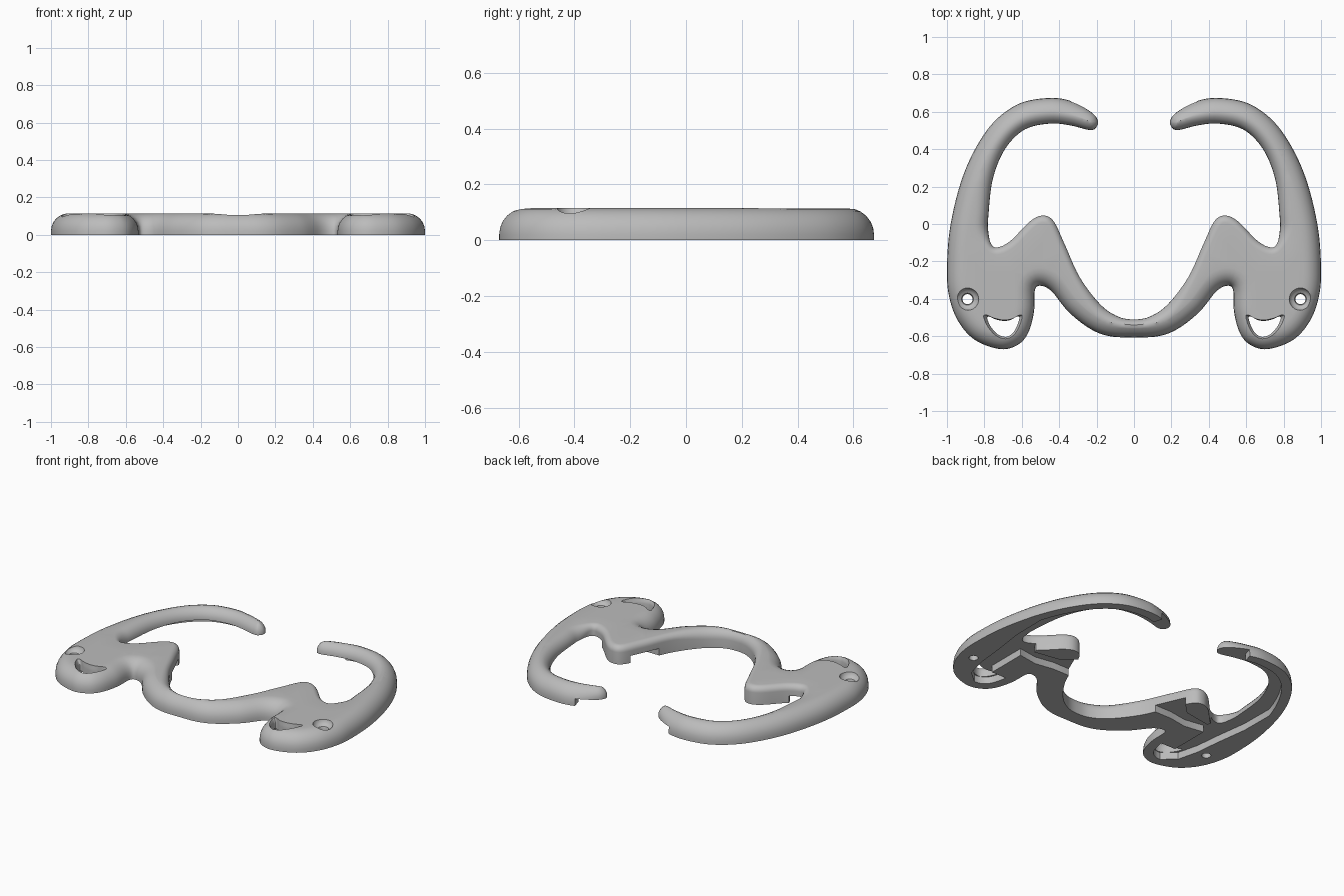
import bpy, bmesh, math
from mathutils import Vector, kdtree, geometry

cube = bpy.data.objects.get("Cube")
if cube:
    bpy.data.objects.remove(cube)

HEIGHT = 0.115
STEPS = 6

grey = bpy.data.materials.new("plain_grey")
grey.use_nodes = True
grey.diffuse_color = (0.5, 0.5, 0.5, 1)
grey.node_tree.nodes["Principled BSDF"].inputs["Base Color"].default_value = (0.5, 0.5, 0.5, 1)


def make_object(name, bm):
    bmesh.ops.recalc_face_normals(bm, faces=bm.faces)
    mesh = bpy.data.meshes.new(name)
    bm.to_mesh(mesh)
    bm.free()
    mesh.materials.append(grey)
    obj = bpy.data.objects.new(name, mesh)
    bpy.context.collection.objects.link(obj)
    return obj


def smooth_loop(points, steps):
    """Closed Catmull-Rom loop."""
    out, n = [], len(points)
    for i in range(n):
        a, b, c, d = (points[(i + k) % n] for k in (-1, 0, 1, 2))
        for s in range(steps):
            t = s / steps
            out.append(0.5 * (2 * b + (c - a) * t + (2 * a - 5 * b + 4 * c - d) * t * t
                              + (3 * b - a - 3 * c + d) * t ** 3))
    return out


# Outline of the left half: outer edge, arm tip, inner arm edge, hump and bridge
outer = [(0, -.606), (.13, -.6), (.235, -.56), (.35, -.47), (.44, -.36), (.5, -.33),
         (.53, -.355), (.535, -.47), (.565, -.58), (.62, -.645), (.715, -.669), (.85, -.62),
         (.94, -.52), (.988, -.39), (1, -.25), (.985, -.03), (.93, .21), (.85, .4),
         (.745, .55), (.61, .645), (.45, .674), (.33, .655)]
tip = [(.225, .595), (.193, .55), (.205, .513), (.24, .503)]
inner_arm = [(.34, .527), (.45, .537), (.585, .505), (.69, .4), (.755, .24), (.778, .05),
             (.78, -.03)]
hump = [(.765, -.105), (.73, -.125), (.66, -.09), (.555, .015), (.487, .045), (.43, .015),
        (.37, -.11), (.29, -.285)]
bridge = [(.18, -.43), (.085, -.495), (0, -.51)]

# The third coordinate carries the edge rounding radius
half = [Vector((x, y, r)) for pts, r in ((outer, .095), (tip, .065), (inner_arm, .068),
                                         (hump, .038), (bridge, .058)) for x, y in pts]
mirrored = [Vector((-p.x, p.y, p.z)) for p in reversed(half[1:-1])]
rim = smooth_loop(half + mirrored, STEPS)
count = len(rim)


def inward(i):
    t = rim[(i + 1) % count] - rim[i - 1]
    return Vector((-t.y, t.x, 0)).normalized()


tree = kdtree.KDTree(count)
for i, p in enumerate(rim):
    tree.insert((p.x, p.y, 0), i)
tree.balance()


def distance(x, y):
    return tree.find((x, y, 0))[2]


def surface_height(x, y):
    """Rounded edge profile, taking the lowest of all nearby edges."""
    z = HEIGHT
    for _, i, d in tree.find_range((x, y, 0), .11):
        r = rim[i].z
        if d < r:
            z = min(z, HEIGHT - r + math.sqrt(max(0, r * r - (r - d) ** 2)))
    return z


def inside(x, y):
    hit = False
    for a, b in zip(rim, rim[1:] + rim[:1]):
        if (a.y > y) != (b.y > y) and x < a.x + (y - a.y) / (b.y - a.y) * (b.x - a.x):
            hit = not hit
    return hit


# Plan points: the rim, offset rings that stop at the ridge line, then a loose grid
plan = [Vector((p.x, p.y)) for p in rim]
for i, p in enumerate(rim):
    normal = inward(i)

    def free(d):
        return distance(p.x + normal.x * d, p.y + normal.y * d) > d * 0.985

    for ring in range(1, 7):
        d = p.z * (1 - math.cos(math.radians(15 * ring)))
        blocked = not free(d)
        if blocked:
            low, high = 0, d
            for _ in range(12):
                mid = (low + high) / 2
                low, high = (mid, high) if free(mid) else (low, mid)
            d = low
        if d > .001:
            plan.append(Vector((p.x + normal.x * d, p.y + normal.y * d)))
        if blocked:
            break
for gx in range(-20, 21):
    for gy in range(-14, 15):
        x, y = gx * .05, gy * .05
        if distance(x, y) > .11 and inside(x, y):
            plan.append(Vector((x, y)))

verts, _, faces, *_ = geometry.delaunay_2d_cdt(plan, [], [list(range(count))], 1, 1e-4)

# Body: rounded top sheet, side wall and flat base
bm = bmesh.new()
bverts = [bm.verts.new((v.x, v.y, surface_height(v.x, v.y))) for v in verts]
for f in faces:
    bm.faces.new([bverts[i] for i in f])
bmesh.ops.delete(bm, geom=[v for v in bm.verts if not v.link_faces], context='VERTS')
border = [e for e in bm.edges if len(e.link_faces) == 1]
ext = bmesh.ops.extrude_edge_only(bm, edges=border)["geom"]
for v in ext:
    if isinstance(v, bmesh.types.BMVert):
        v.co.z = 0
base_edges = [e for e in ext if isinstance(e, bmesh.types.BMEdge) and len(e.link_faces) == 1]
bmesh.ops.contextual_create(bm, geom=base_edges)
body = make_object("frame_body", bm)


def loft(name, levels):
    """Closed solid through matching loops of (x, y, z) points."""
    bm = bmesh.new()
    loops = [[bm.verts.new(p) for p in level] for level in levels]
    n = len(loops[0])
    for low, high in zip(loops, loops[1:]):
        for i in range(n):
            j = (i + 1) % n
            bm.faces.new((low[i], low[j], high[j], high[i]))
    bm.faces.new(loops[0][::-1])
    bm.faces.new(loops[-1])
    return make_object(name, bm)


def carve(name, levels):
    """Cut the lofted shape out of both sides of the body."""
    for side in (1, -1):
        cutter = loft(name, [[(side * x, y, z) for x, y, z in lv] for lv in levels])
        cutter.hide_render = True
        mod = body.modifiers.new(name, 'BOOLEAN')
        mod.operation = 'DIFFERENCE'
        mod.solver = 'EXACT'
        mod.object = cutter
        bpy.context.view_layer.objects.active = body
        bpy.ops.object.modifier_apply(modifier=mod.name)
        bpy.data.objects.remove(cutter)


# Underside recess: around the lobe, past the eyelet, along the arm, over the tip and hump root
def rim_offset(first, last):
    return [(rim[i] + inward(i) * .06).to_2d() for i in range(first * STEPS, last * STEPS + 1, 2)]


recess = rim_offset(7, 10) + [(.79, -.54), (.825, -.4), (.84, -.25), (.87, -.03)]
recess += rim_offset(16, 21)
recess += [(.31, .75), (.1, .75), (.1, .4), (.5, .4), (.65, .2), (.7, 0), (.66, -.12),
           (.48, -.09), (.37, .02), (.25, -.08), (.25, -.2), (.45, -.2), (.57, -.22),
           (.7, -.2), (.7, -.46), (.61, -.46)]
carve("underside_recess", [[(x, y, z) for x, y in recess] for z in (-.05, .045)])


# Eyelet: small through hole with a flared dish
def circle(r, z):
    return [(.89 + r * math.cos(a), -.402 + r * math.sin(a), z)
            for a in (math.tau * k / 32 for k in range(32))]


carve("eyelet", [circle(r, z) for r, z in
                 ((.027, -.05), (.027, .07), (.032, .082), (.044, .089), (.056, .1), (.064, .13))])

# Crescent opening with a softened upper lip
mouth = smooth_loop([Vector(p) for p in ((.785, -.505), (.765, -.55), (.725, -.592), (.675, -.602),
                                         (.635, -.565), (.613, -.505), (.625, -.495), (.66, -.513),
                                         (.70, -.518), (.745, -.508), (.775, -.495))], 4)
centre = Vector((.698, -.54))


def mouth_level(scale, z):
    return [(*(centre + (p - centre) * scale), z) for p in mouth]


carve("crescent_opening", [mouth_level(s, z) for s, z in
                           ((1, -.05), (1, .08), (1.06, .095), (1.18, .107), (1.28, .13))])

bpy.ops.object.select_all(action='DESELECT')
body.select_set(True)
bpy.context.view_layer.objects.active = body
bpy.ops.object.shade_smooth_by_angle(angle=math.radians(35))
